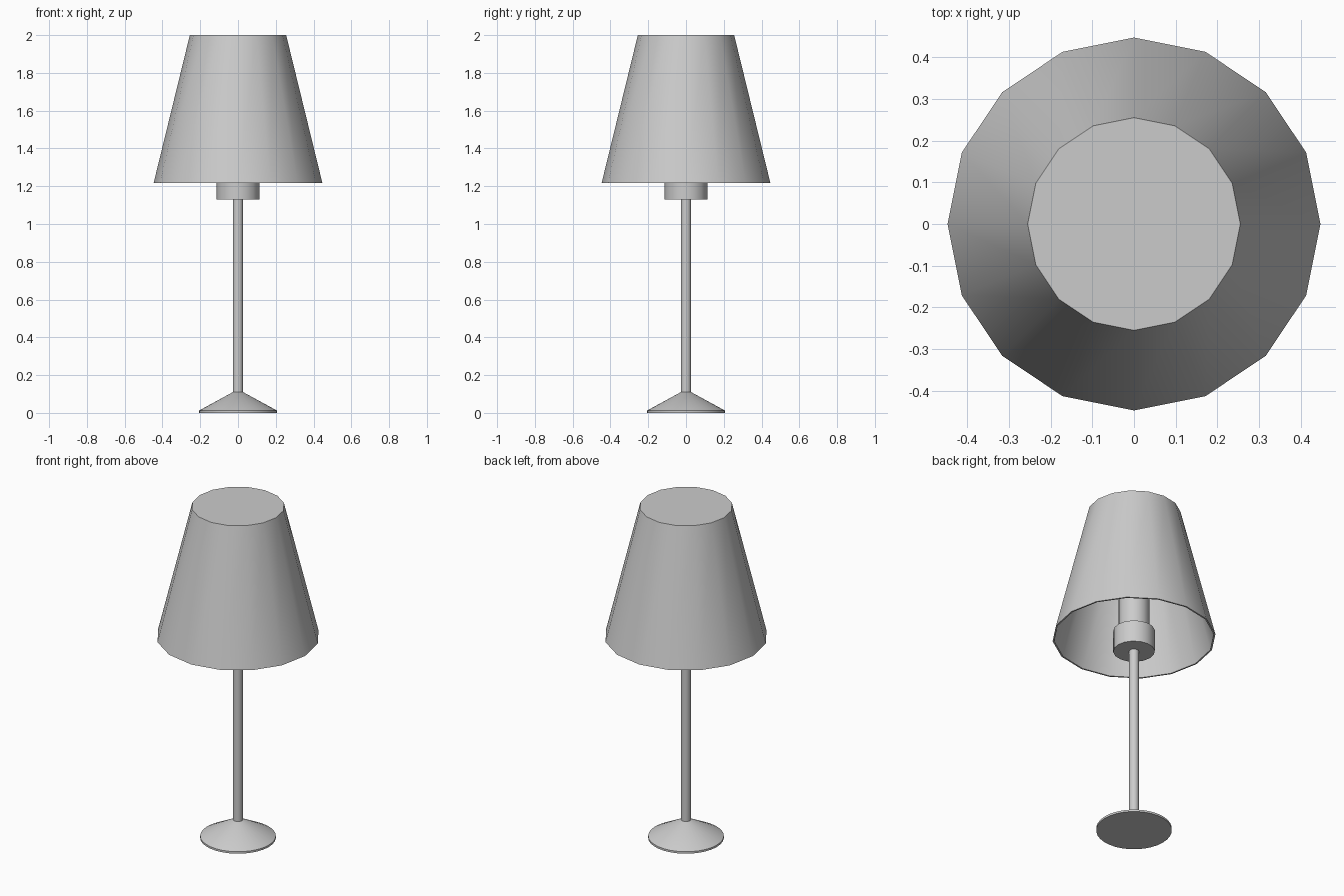
import bpy, bmesh
from math import cos, sin, tau, radians

if "Cube" in bpy.data.objects:
    bpy.data.objects.remove(bpy.data.objects["Cube"])


def lathe(name, profile, sides, smooth=30):
    """Revolve (radius, z) points about z; cap both ends of the profile."""
    bm = bmesh.new()
    rings = [[bm.verts.new((r * cos(tau * i / sides), r * sin(tau * i / sides), z))
              for i in range(sides)] for r, z in profile]
    for a, b in zip(rings, rings[1:]):
        for i in range(sides):
            j = (i + 1) % sides
            bm.faces.new((a[i], a[j], b[j], b[i]))
    bm.faces.new(rings[0][::-1])
    bm.faces.new(rings[-1])
    bmesh.ops.recalc_face_normals(bm, faces=bm.faces[:])
    mesh = bpy.data.meshes.new(name)
    bm.to_mesh(mesh)
    bm.free()
    obj = bpy.data.objects.new(name, mesh)
    bpy.context.collection.objects.link(obj)
    bpy.ops.object.select_all(action='DESELECT')
    obj.select_set(True)
    bpy.context.view_layer.objects.active = obj
    bpy.ops.object.shade_smooth_by_angle(angle=radians(smooth))
    return obj


# Flared foot with a thin lip, and the slim pole
lathe("base", [(0.207, 0), (0.207, 0.012), (0.027, 0.11)], 32)
lathe("pole", [(0.027, 0.10), (0.027, 1.14)], 16)

# Wide collar and the narrower holder rising to the top of the shade
lathe("socket_collar", [(0.114, 1.13), (0.114, 1.26)], 16)
lathe("shade_holder", [(0.085, 1.25), (0.085, 1.99)], 16)

# Thin-walled shade, open below and closed on top
lathe("shade", [(0.246, 1.99), (0.438, 1.216), (0.447, 1.216), (0.255, 2.0)], 16)
